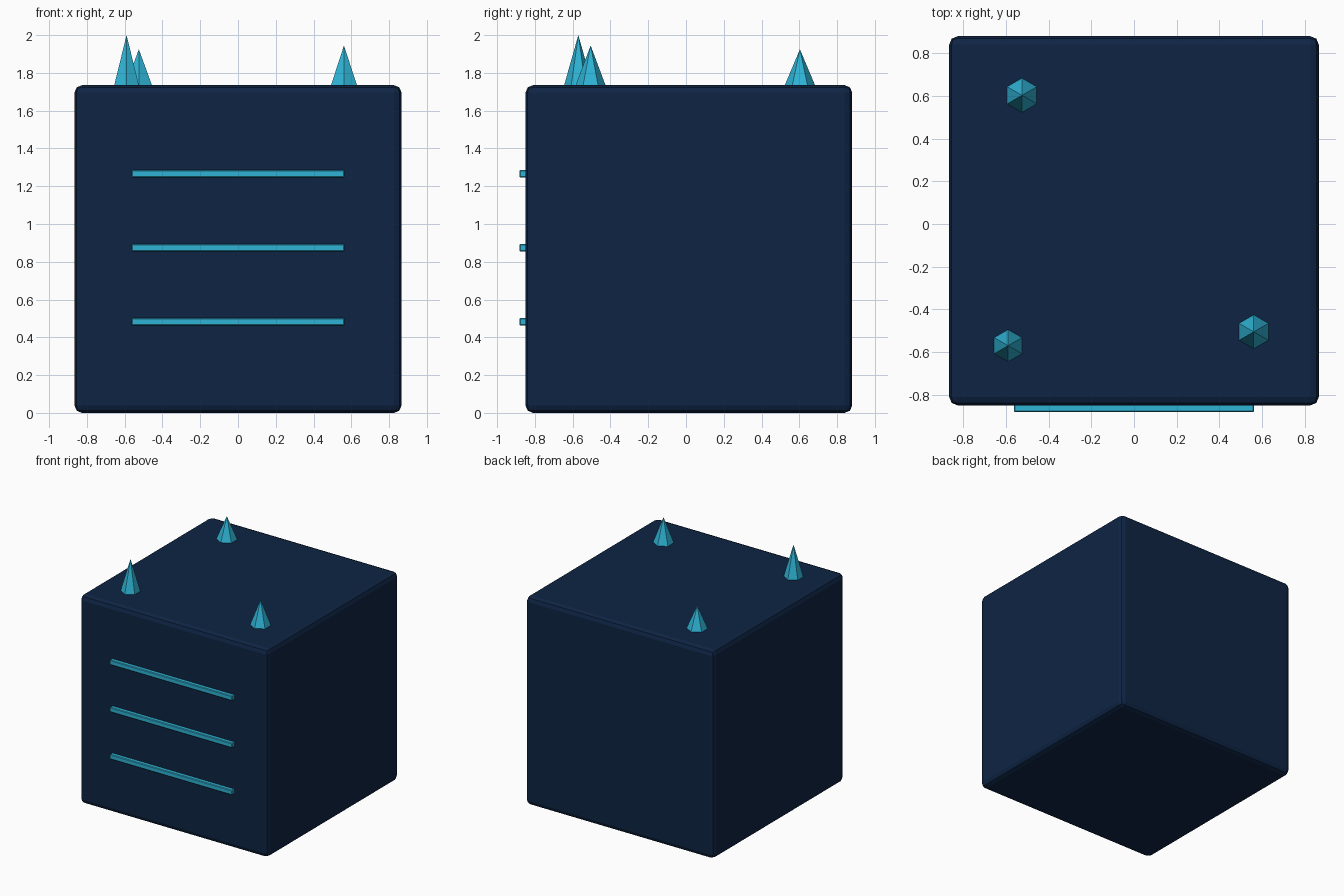
import bpy, bmesh
from mathutils import Matrix

if "Cube" in bpy.data.objects:
    bpy.data.objects.remove(bpy.data.objects["Cube"])


def material(name, rgb):
    m = bpy.data.materials.new(name)
    lin = [((c / 255 + 0.055) / 1.055) ** 2.4 for c in rgb]
    m.diffuse_color = (*lin, 1)
    m.use_nodes = True
    m.node_tree.nodes["Principled BSDF"].inputs["Base Color"].default_value = m.diffuse_color
    return m


navy = material("dark navy", (14, 36, 68))
cyan = material("cyan", (47, 180, 214))


def add_object(name, bm, mat, bevel=0, segments=1):
    mesh = bpy.data.meshes.new(name)
    bm.to_mesh(mesh)
    bm.free()
    mesh.materials.append(mat)
    ob = bpy.data.objects.new(name, mesh)
    bpy.context.collection.objects.link(ob)
    if bevel:
        mod = ob.modifiers.new("bevel", 'BEVEL')
        mod.width = bevel
        mod.segments = segments
    return ob


def box(name, lo, hi, mat, bevel, segments):
    bm = bmesh.new()
    size = [b - a for a, b in zip(lo, hi)]
    mid = [(a + b) / 2 for a, b in zip(lo, hi)]
    bmesh.ops.create_cube(bm, size=1, matrix=Matrix.Translation(mid) @ Matrix.Diagonal((*size, 1)))
    return add_object(name, bm, mat, bevel, segments)


# Main cube body with softened edges
TOP = 1.735
box("body", (-0.866, -0.85, 0), (0.866, 0.88, TOP), navy, 0.04, 2)

# Three raised bars on the front face
for i, z in enumerate((0.482, 0.874, 1.266)):
    box(f"front_bar_{i + 1}", (-0.563, -0.882, z - 0.02), (0.563, -0.842, z + 0.02), cyan, 0.005, 1)

# Six-sided spikes on the top face
for i, (x, y, r, tip) in enumerate(((-0.59, -0.57, 0.075, 2.0),
                                    (-0.525, 0.603, 0.08, 1.925),
                                    (0.561, -0.505, 0.079, 1.945))):
    bm = bmesh.new()
    h = tip - TOP
    bmesh.ops.create_cone(bm, cap_ends=True, segments=6, radius1=r, radius2=0, depth=h,
                          matrix=Matrix.Translation((x, y, TOP + h / 2)))
    bmesh.ops.remove_doubles(bm, verts=bm.verts, dist=1e-4)
    add_object(f"top_spike_{i + 1}", bm, cyan)
